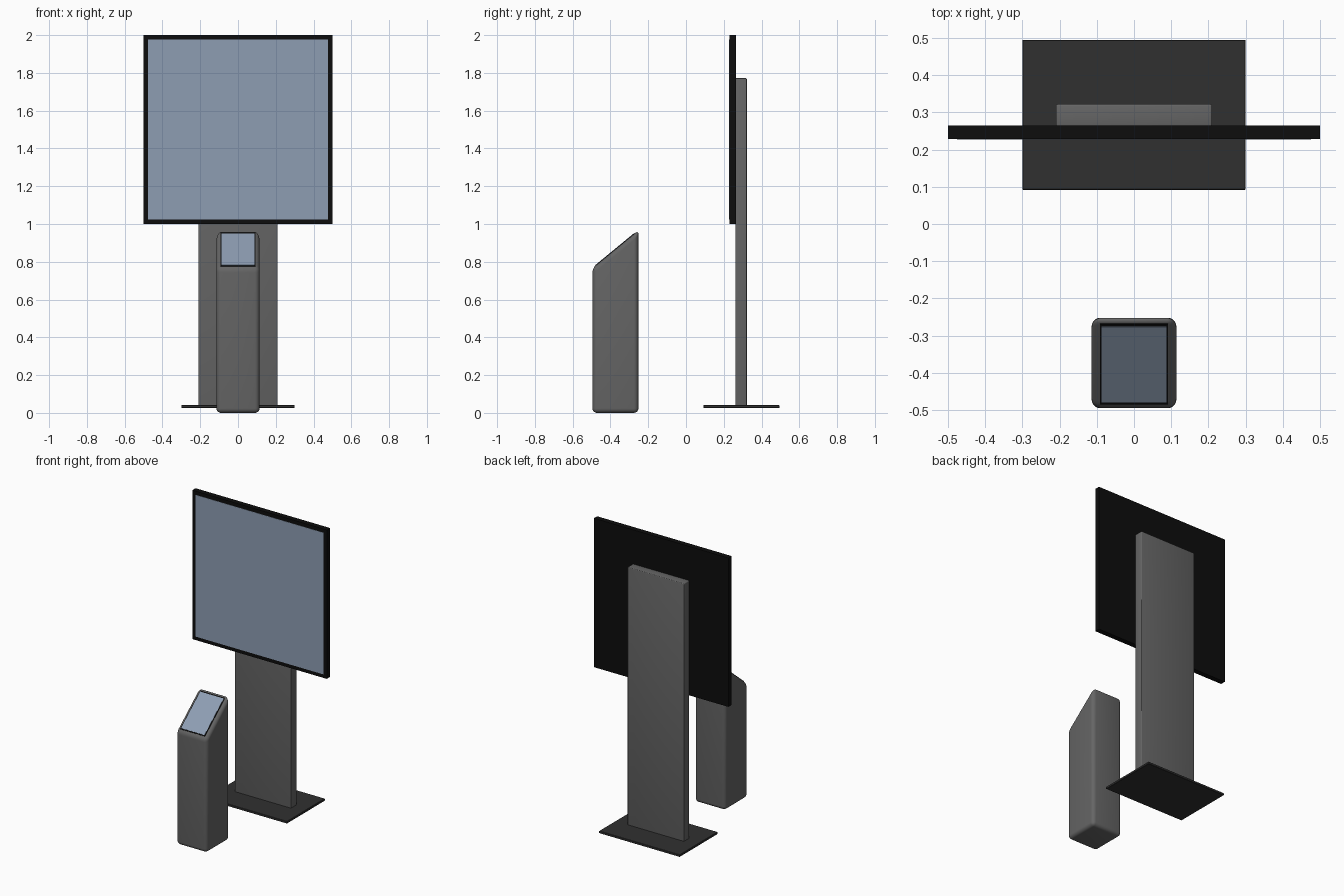
import bpy, bmesh, math

if "Cube" in bpy.data.objects:
    bpy.data.objects.remove(bpy.data.objects["Cube"])


def material(name, r, g, b):
    m = bpy.data.materials.new(name)
    m.diffuse_color = (r, g, b, 1)
    m.use_nodes = True
    m.node_tree.nodes["Principled BSDF"].inputs["Base Color"].default_value = m.diffuse_color
    return m


GREY = material("dark_grey", 0.13, 0.13, 0.13)
PLATE = material("charcoal", 0.03, 0.03, 0.03)
BLACK = material("black", 0.004, 0.004, 0.004)
GLASS = material("blue_glass", 0.27, 0.34, 0.45)


def prism(name, profile, half_width, mat, bevel=0.0, segments=1):
    """Extrude a (y, z) profile symmetrically along x, with rounded edges."""
    bm = bmesh.new()
    face = bm.faces.new([bm.verts.new((-half_width, y, z)) for y, z in profile])
    ext = bmesh.ops.extrude_face_region(bm, geom=[face])
    moved = [v for v in ext["geom"] if isinstance(v, bmesh.types.BMVert)]
    bmesh.ops.translate(bm, verts=moved, vec=(2 * half_width, 0, 0))
    bmesh.ops.recalc_face_normals(bm, faces=bm.faces)
    mesh = bpy.data.meshes.new(name)
    bm.to_mesh(mesh)
    bm.free()
    obj = bpy.data.objects.new(name, mesh)
    bpy.context.collection.objects.link(obj)
    mesh.materials.append(mat)
    if bevel:
        mod = obj.modifiers.new("rounding", "BEVEL")
        mod.width = bevel
        mod.segments = segments
        mod.limit_method = "NONE"
    if segments > 1:
        mesh.shade_smooth()
    return obj


def box(name, half_width, y0, y1, z0, z1, mat, **kw):
    return prism(name, [(y0, z0), (y1, z0), (y1, z1), (y0, z1)], half_width, mat, **kw)


# Large display on its stand
box("stand_base_plate", 0.30, 0.092, 0.495, 0.026, 0.041, PLATE, bevel=0.002)
box("stand_column", 0.21, 0.262, 0.322, 0.038, 1.772, GREY, bevel=0.005, segments=3)
box("display_frame", 0.50, 0.229, 0.264, 1.0, 2.0, BLACK)
box("display_glass", 0.476, 0.2275, 0.235, 1.024, 1.976, GLASS)

# Kiosk pedestal with sloping top
FRONT, BACK, LOW, HIGH = -0.495, -0.252, 0.766, 0.966
prism("kiosk_body", [(FRONT, 0), (BACK, 0), (BACK, HIGH), (FRONT, LOW)],
      0.114, GREY, bevel=0.024, segments=5)

# Touch screen lying on the slope
slope = math.atan2(HIGH - LOW, BACK - FRONT)


def slope_panel(name, half_width, y0, y1, lift, mat):
    def point(y, h):
        z = LOW + (y - FRONT) * math.tan(slope)
        return (y - h * math.sin(slope), z + h * math.cos(slope))
    prism(name, [point(y0, -0.006), point(y1, -0.006), point(y1, lift), point(y0, lift)],
          half_width, mat)


slope_panel("touchscreen_frame", 0.092, -0.483, -0.268, 0.0020, BLACK)
slope_panel("touchscreen_glass", 0.087, -0.478, -0.274, 0.0035, GLASS)
